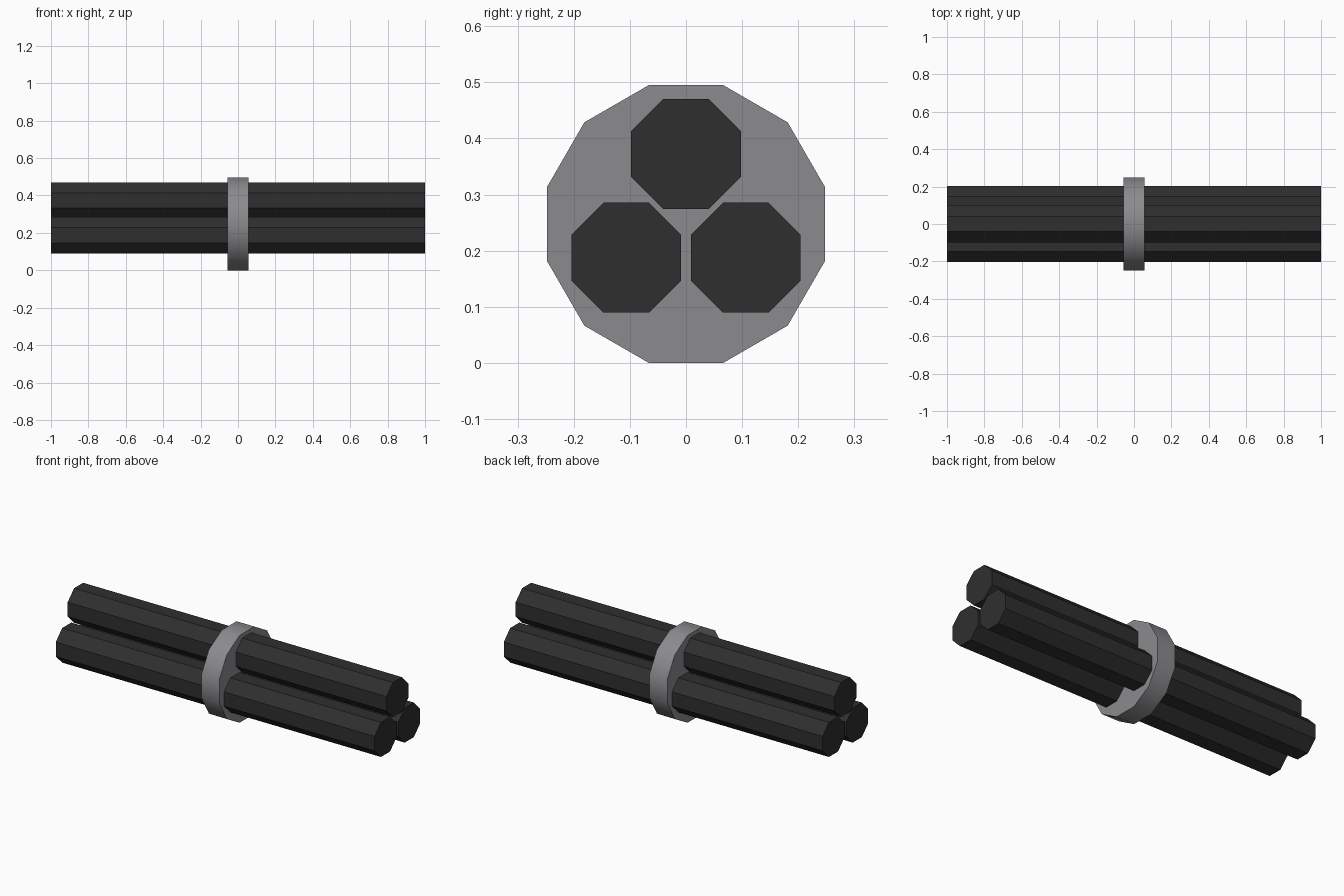
import bpy, math

if "Cube" in bpy.data.objects:
    bpy.data.objects.remove(bpy.data.objects["Cube"])

AXIS_Z = 0.2475   # height of the bundle's centre line


def material(name, color):
    m = bpy.data.materials.new(name)
    m.diffuse_color = (*color, 1.0)
    m.use_nodes = True
    m.node_tree.nodes["Principled BSDF"].inputs["Base Color"].default_value = m.diffuse_color
    return m


def prism(name, sides, apothem, length, y, z, mat):
    """Regular prism lying along x, with a flat side on top."""
    bpy.ops.mesh.primitive_cylinder_add(
        vertices=sides, radius=apothem / math.cos(math.pi / sides), depth=length)
    ob = bpy.context.object
    ob.name = name
    # Turn half a step so flats face up, then lay the prism along x
    for v in ob.data.vertices:
        a = math.pi / sides
        px, py, pz = v.co
        qx = px * math.cos(a) - py * math.sin(a)
        qy = px * math.sin(a) + py * math.cos(a)
        v.co = (pz, qx, qy)
    ob.location = (0, y, z)
    ob.data.materials.append(mat)
    return ob


dark = material("charcoal", (0.028, 0.028, 0.028))
grey = material("steel grey", (0.26, 0.26, 0.275))

# Three octagonal rods, one above two
for name, y, z in (("top_rod", 0, 0.3725),
                   ("front_rod", -0.1065, 0.1875),
                   ("back_rod", 0.1065, 0.1875)):
    prism(name, 8, 0.098, 2.0, y, z, dark)

# Twelve-sided clamp band around the middle, softly shaded around its rim
band = prism("clamp_band", 12, AXIS_Z, 0.112, 0, AXIS_Z, grey)
bpy.ops.object.shade_smooth_by_angle(angle=math.radians(40))
